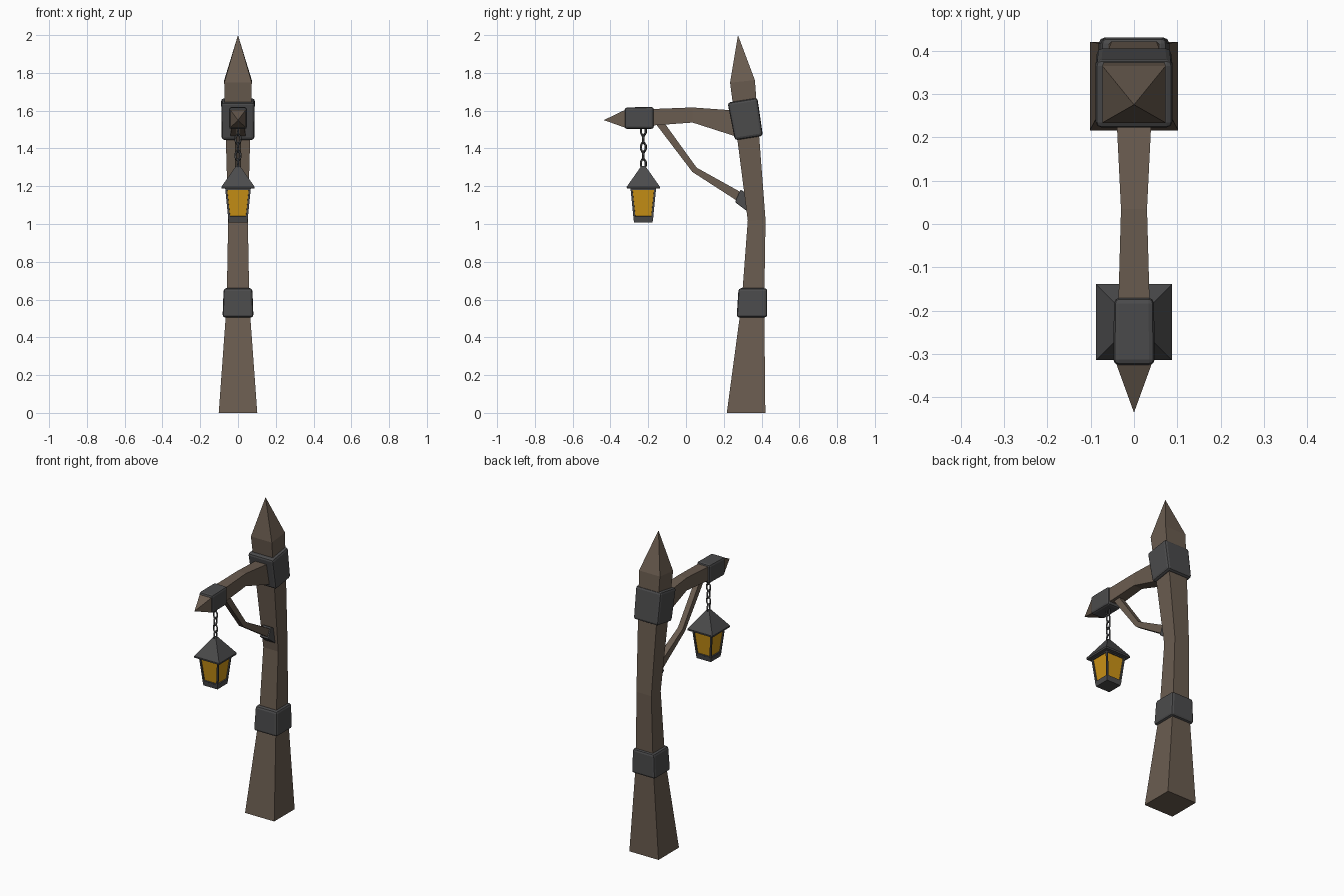
import bpy, bmesh
from math import sin, cos, pi, radians

if "Cube" in bpy.data.objects:
    bpy.data.objects.remove(bpy.data.objects["Cube"])


def material(name, rgb):
    m = bpy.data.materials.new(name)
    m.diffuse_color = (*rgb, 1)
    m.use_nodes = True
    m.node_tree.nodes["Principled BSDF"].inputs["Base Color"].default_value = m.diffuse_color
    return m


WOOD = material("wood", (0.145, 0.108, 0.08))
IRON = material("iron", (0.07, 0.07, 0.072))
GLASS = material("amber_glass", (0.60, 0.29, 0.008))


def finish(name, bm, *mats):
    bmesh.ops.remove_doubles(bm, verts=bm.verts, dist=1e-5)
    bmesh.ops.recalc_face_normals(bm, faces=bm.faces)
    me = bpy.data.meshes.new(name)
    bm.to_mesh(me)
    bm.free()
    for m in mats:
        me.materials.append(m)
    ob = bpy.data.objects.new(name, me)
    bpy.context.collection.objects.link(ob)
    return ob


def loft_mesh(rings):
    """Four-sided loft; ring = (y, z, half width in x, half depth, tilt in the yz plane)."""
    bm = bmesh.new()
    loops = []
    for y, z, hx, hv, tilt in rings:
        a = radians(tilt)
        loops.append([bm.verts.new((sx * hx, y + sv * hv * cos(a), z + sv * hv * sin(a)))
                      for sx, sv in ((-1, -1), (1, -1), (1, 1), (-1, 1))])
    for lo, hi in zip(loops, loops[1:]):
        for i in range(4):
            j = (i + 1) % 4
            if rings[loops.index(hi)][2] == 0:      # pointed end
                bm.faces.new((lo[i], lo[j], hi[0]))
            else:
                bm.faces.new((lo[i], lo[j], hi[j], hi[i]))
    bm.faces.new(loops[0])
    if rings[-1][2] > 0:
        bm.faces.new(loops[-1])
    else:
        bmesh.ops.delete(bm, geom=loops[-1][1:], context='VERTS')
    return bm


def loft(name, rings, mat, bevel=0):
    ob = finish(name, loft_mesh(rings), mat)
    if bevel:
        b = ob.modifiers.new("bevel", 'BEVEL')
        b.width, b.segments = bevel, 2
    return ob


# Bent wooden post with pointed top
loft("post", [(0.318, 0, 0.102, 0.102, 0), (0.354, 0.58, 0.06, 0.06, 0),
              (0.374, 1.02, 0.052, 0.047, 2), (0.299, 1.755, 0.073, 0.066, 6),
              (0.275, 2.0, 0, 0, 0)], WOOD)

# Iron bands round the post
loft("lower_band", [(0.349, 0.505, 0.082, 0.081, 0), (0.354, 0.66, 0.076, 0.076, 0)], IRON, 0.014)
loft("upper_band", [(0.333, 1.455, 0.086, 0.075, 9), (0.299, 1.655, 0.089, 0.08, 9)], IRON, 0.014)

# Horizontal arm, pointed at the free end
loft("arm", [(0.30, 1.525, 0.043, 0.073, 90), (0.035, 1.577, 0.03, 0.04, 90),
             (-0.325, 1.557, 0.04, 0.046, 90), (-0.435, 1.55, 0, 0, 0)], WOOD)
loft("arm_band", [(-0.17, 1.562, 0.046, 0.058, 90), (-0.325, 1.56, 0.048, 0.057, 90)], IRON, 0.013)

# Bent brace and the socket that holds it on the post
loft("brace", [(-0.15, 1.55, 0.017, 0.02, 36), (0.045, 1.287, 0.017, 0.016, 45),
               (0.29, 1.14, 0.022, 0.025, 59)], WOOD)
loft("brace_socket", [(0.274, 1.149, 0.03, 0.036, 66), (0.345, 1.10, 0.036, 0.04, 66)], IRON, 0.004)

# Chain of alternating links
LY = -0.226
LINKS, TOP, BOTTOM = 5, 1.515, 1.297
pitch = (TOP - BOTTOM) / LINKS
for k in range(LINKS):
    cu = bpy.data.curves.new("chain_link", 'CURVE')
    cu.dimensions = '3D'
    cu.bevel_depth, cu.bevel_resolution = 0.006, 0
    sp = cu.splines.new('POLY')
    sp.points.add(7)
    sp.use_cyclic_u = True
    zc = TOP - pitch * (k + 0.5)
    for i, p in enumerate(sp.points):
        a = 2 * pi * (i + 0.5) / 8
        side = 0.0135 * cos(a)
        up = 0.026 * sin(a)
        p.co = (side if k % 2 else 0, LY + (0 if k % 2 else side), zc + up, 1)
    cu.materials.append(IRON)
    bpy.context.collection.objects.link(bpy.data.objects.new(f"chain_link_{k + 1}", cu))

# Lantern roof: thin eave, pyramid and small flat top
loft("lantern_roof", [(LY, 1.187, 0.087, 0.087, 0), (LY, 1.197, 0.088, 0.088, 0),
                      (LY, 1.295, 0.019, 0.019, 0), (LY, 1.306, 0.011, 0.011, 0)], IRON)

# Lantern body: tapered box with recessed amber panes
bm = loft_mesh([(LY, 1.03, 0.052, 0.052, 0), (LY, 1.19, 0.068, 0.068, 0)])
bmesh.ops.recalc_face_normals(bm, faces=bm.faces)
sides = [f for f in bm.faces if abs(f.normal.z) < 0.5]
bmesh.ops.inset_individual(bm, faces=sides, thickness=0.014)
bmesh.ops.inset_individual(bm, faces=sides, thickness=0.001, depth=-0.007)
for f in sides:
    f.material_index = 1
finish("lantern_body", bm, IRON, GLASS)
loft("lantern_base", [(LY, 1.008, 0.049, 0.049, 0), (LY, 1.036, 0.053, 0.053, 0)], IRON)
